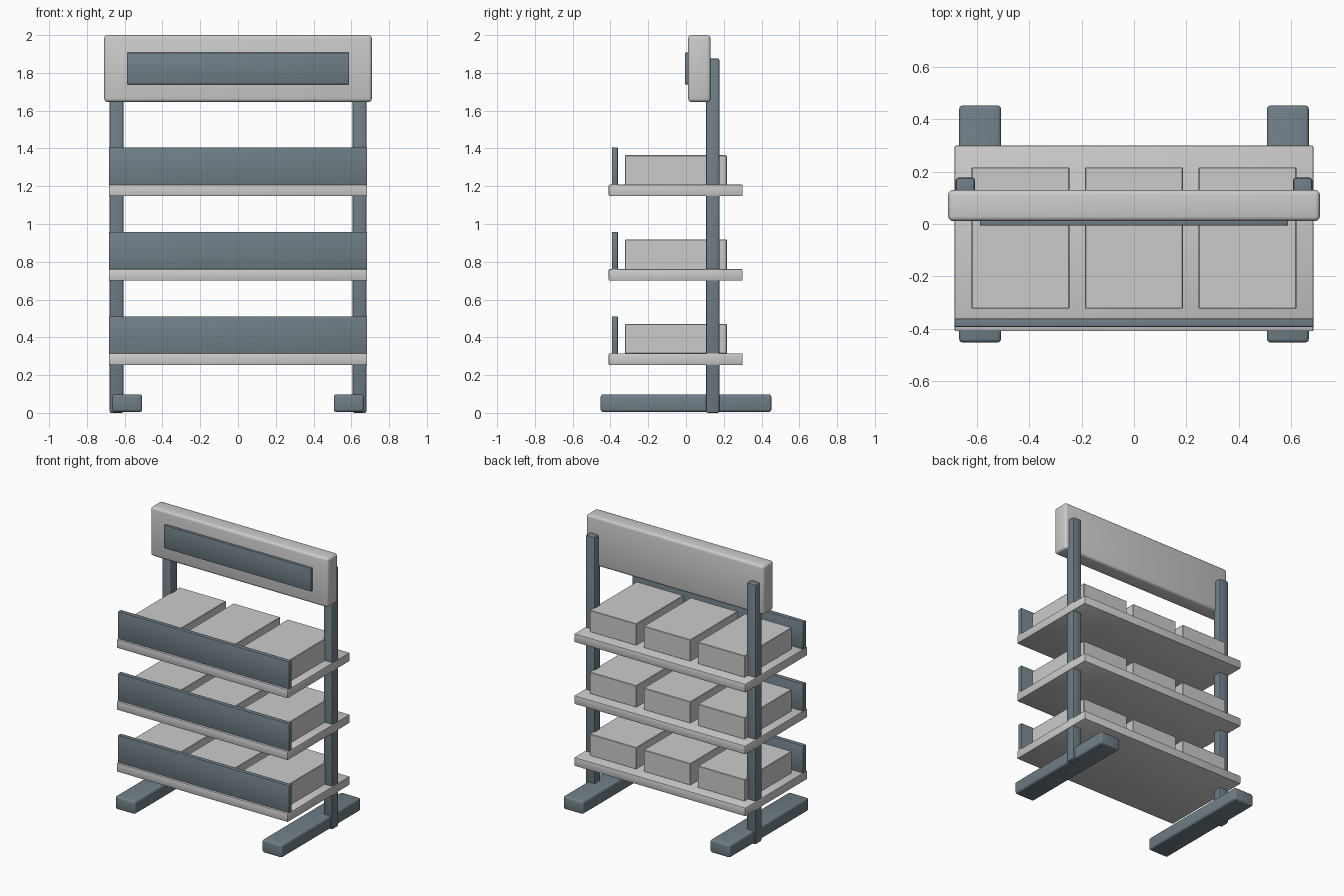
import bpy

if "Cube" in bpy.data.objects:
    bpy.data.objects.remove(bpy.data.objects["Cube"])

slate = bpy.data.materials.new("slate")
slate.diffuse_color = (0.16, 0.21, 0.24, 1)
slate.use_nodes = True
slate.node_tree.nodes["Principled BSDF"].inputs["Base Color"].default_value = slate.diffuse_color


def box(name, x, y, z, bevel=0.0, segments=2, mat=None):
    """Box from (min, max) ranges, with optional rounded edges."""
    ranges = (x, y, z)
    bpy.ops.mesh.primitive_cube_add(size=1, location=[(a + b) / 2 for a, b in ranges])
    ob = bpy.context.object
    ob.name = name
    ob.scale = [b - a for a, b in ranges]
    bpy.ops.object.transform_apply(location=False, rotation=False, scale=True)
    if bevel:
        mod = ob.modifiers.new("rounded_edges", "BEVEL")
        mod.width = bevel
        mod.segments = segments
        bpy.ops.object.modifier_apply(modifier=mod.name)
        bpy.ops.object.shade_smooth_by_angle()
    if mat:
        ob.data.materials.append(mat)
    return ob


# Feet and uprights, one of each per side
for side, s in (("left", -1), ("right", 1)):
    box(side + "_foot", sorted((s * 0.507, s * 0.667)), (-0.452, 0.452), (0.005, 0.098), 0.014, 3, slate)
    box(side + "_post", sorted((s * 0.607, s * 0.68)), (0.105, 0.177), (0.0, 1.877), 0.01, 2, slate)

# Three shelves, each with a front lip and three cartons
for i in range(3):
    z = 0.253 + i * 0.447
    top = z + 0.062
    box(f"shelf_{i + 1}", (-0.684, 0.684), (-0.409, 0.3), (z, top), 0.006)
    box(f"front_lip_{i + 1}", (-0.684, 0.684), (-0.393, -0.361), (top - 0.005, z + 0.258), 0.004, 2, slate)
    for j in (-1, 0, 1):
        cx = j * 0.433
        box(f"carton_{i + 1}_{j + 2}", (cx - 0.187, cx + 0.187), (-0.323, 0.216), (top - 0.002, z + 0.217), 0.003, 1)

# Header board with raised sign panel
box("header_board", (-0.709, 0.709), (0.011, 0.13), (1.646, 2.0), 0.018, 3)
box("header_panel", (-0.588, 0.588), (-0.006, 0.02), (1.739, 1.907), 0.004, 2, slate)
